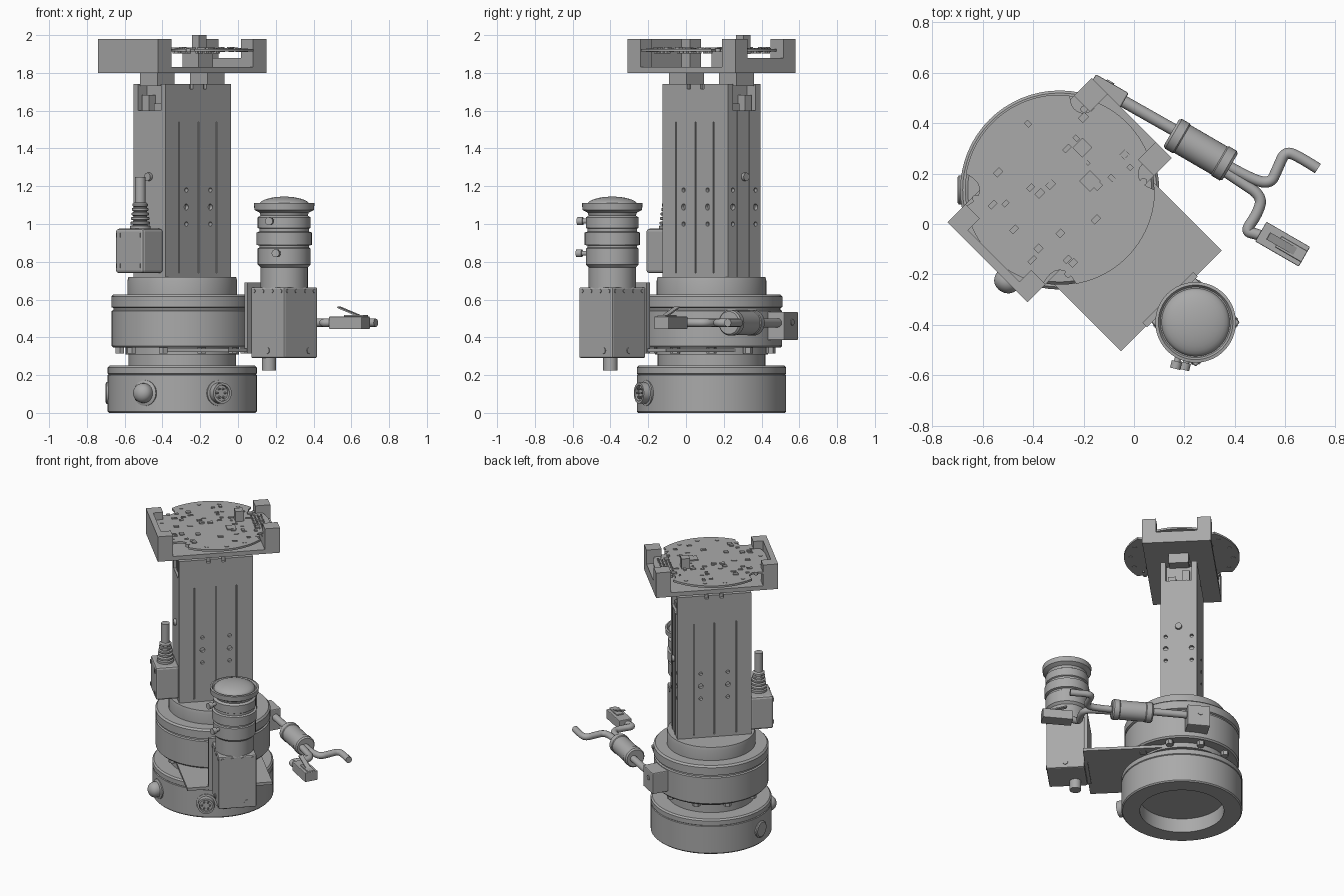
import bpy, bmesh, math, random
from math import cos, sin, radians, pi
from mathutils import Matrix, Vector

if "Cube" in bpy.data.objects:
    bpy.data.objects.remove(bpy.data.objects["Cube"])

GREY = (0.4, 0.4, 0.4, 1)
mat = bpy.data.materials.new("machine_grey")
mat.use_nodes = True
mat.diffuse_color = GREY
mat.node_tree.nodes["Principled BSDF"].inputs["Base Color"].default_value = GREY

AXIS = Matrix.Translation((-0.295, 0.135, 0))      # turret axis
HEAD = AXIS @ Matrix.Rotation(radians(45), 4, 'Z')  # diagonal frame, -Y is the camera side
CAM = HEAD @ Matrix.Translation((0.01, -0.753, 0))


def finish(name, bm, m, bevel=0, smooth=True):
    bmesh.ops.recalc_face_normals(bm, faces=bm.faces)
    me = bpy.data.meshes.new(name)
    bm.to_mesh(me)
    bm.free()
    ob = bpy.data.objects.new(name, me)
    bpy.context.collection.objects.link(ob)
    ob.matrix_world = m
    me.materials.append(mat)
    if bevel:
        mod = ob.modifiers.new("Bevel", 'BEVEL')
        mod.width = bevel
        mod.segments = 2
    bpy.ops.object.select_all(action='DESELECT')
    ob.select_set(True)
    bpy.context.view_layer.objects.active = ob
    if smooth:
        bpy.ops.object.shade_smooth_by_angle(angle=radians(35))
    return ob


def add_box(bm, lo, hi):
    lo, hi = Vector(lo), Vector(hi)
    m = Matrix.Translation((lo + hi) / 2) @ Matrix.Diagonal((*(hi - lo), 1))
    bmesh.ops.create_cube(bm, size=1, matrix=m)


def boxes(name, spans, m=HEAD, bevel=0):
    bm = bmesh.new()
    for lo, hi in spans:
        add_box(bm, lo, hi)
    return finish(name, bm, m, bevel, False)


def lathe(name, profile, m=AXIS, steps=64):
    bm = bmesh.new()
    vs = [bm.verts.new((r, 0, z)) for r, z in profile]
    es = [bm.edges.new(p) for p in zip(vs, vs[1:])]
    bmesh.ops.spin(bm, geom=vs + es, cent=(0, 0, 0), axis=(0, 0, 1), angle=2 * pi, steps=steps)
    bmesh.ops.remove_doubles(bm, verts=bm.verts, dist=1e-5)
    return finish(name, bm, m)


def add_rod(bm, p, axis, r, length, seg=16):
    m = Matrix.Translation(p) @ Vector(axis).to_track_quat('Z', 'Y').to_matrix().to_4x4()
    bmesh.ops.create_cone(bm, cap_ends=True, segments=seg, radius1=r, radius2=r, depth=length, matrix=m)


def aim(point, axis):
    return Matrix.Translation(point) @ Vector(axis).to_track_quat('Z', 'Y').to_matrix().to_4x4()


def cut(target, bm):
    cutter = finish("cutter", bm, target.matrix_world.copy(), 0, False)
    cutter.hide_render = True
    mod = target.modifiers.new("Cut", 'BOOLEAN')
    mod.object = cutter
    mod.solver = 'EXACT'
    bpy.context.view_layer.objects.active = target
    bpy.ops.object.modifier_apply(modifier=mod.name)
    bpy.data.objects.remove(cutter)


# Round base and turning ring
lathe("base", [(0, .1), (.275, .1), (.275, 0), (.388, 0), (.395, .008), (.395, .2), (.39, .204),
               (.395, .208), (.395, .24), (.385, .25), (.285, .25), (.285, .31), (0, .31)])
lathe("turning_ring", [(0, .31), (.3, .31), (.3, .345), (.365, .345), (.374, .355), (.374, .54), (.364, .545),
                       (.364, .555), (.376, .56), (.376, .615), (.365, .627), (.29, .627), (.29, .7),
                       (.285, .72), (0, .72)])
bm = bmesh.new()
for k in range(10):
    a = k * pi / 5
    add_rod(bm, (.33 * cos(a), .33 * sin(a), .332), (0, 0, 1), .026, .035, 6)
finish("ring_bolts", bm, AXIS)

# Ports around the base
for name, deg in (("dome_port", 240), ("socket_port", 299), ("flat_port", 180)):
    a = radians(deg)
    d = Vector((cos(a), sin(a), 0))
    m = AXIS @ aim(d * .37 + Vector((0, 0, .105)), d)
    if name == "dome_port":
        prof = [(0, 0), (.068, 0), (.068, .028), (.052, .034), (.052, .05)]
        prof += [(.052 * cos(t * pi / 12), .05 + .045 * sin(t * pi / 12)) for t in range(1, 7)]
    elif name == "socket_port":
        prof = [(0, 0), (.068, 0), (.068, .028), (.055, .03), (.055, .07), (.042, .07), (.042, .05), (0, .05)]
    else:
        prof = [(0, 0), (.058, 0), (.058, .03), (.05, .036), (0, .036)]
    lathe(name, prof, m, 32)
    if name == "socket_port":
        bm = bmesh.new()
        for k in range(6):
            add_rod(bm, (.025 * cos(k * pi / 3), .025 * sin(k * pi / 3), .058), (0, 0, 1), .006, .02, 8)
        finish("socket_pins", bm, m)

# Column with slots, screw holes and end notches
column = boxes("column", [((-.245, -.12, .7), (.245, .12, 1.74))])
bm = bmesh.new()
for s in (-1, 1):
    for x in (-.145, 0, .135):
        add_box(bm, (x - .004, s * .12 - .012, .74), (x + .004, s * .12 + .012, 1.54))
    for x in (-.05, .05):
        add_box(bm, (x - .012, s * .12 - .02, 1.715), (x + .012, s * .12 + .02, 1.76))
    add_box(bm, (s * .22 - .04, -.085, 1.6), (s * .22 + .04, .085, 1.76))
    for i, z in enumerate((1.0, 1.09, 1.18)):
        r = .016 if i == 1 else .012
        for x in (-.09, .09):
            add_rod(bm, (x, s * .12, z), (0, 1, 0), r, .04)
        add_rod(bm, (.245, s * .085, z), (1, 0, 0), r, .04)
cut(column, bm)
boxes("column_edge_rails", [((.24, y - .008, .72), (.249, y + .008, 1.6)) for y in (-.045, .045)])
boxes("notch_connectors", [((s * .2 - .03, y - .025, 1.6), (s * .2 + .03, y + .025, 1.66 + y * .5))
                           for s in (-1, 1) for y in (-.045, .045)])

# Side connector box with ribbed cable gland
boxes("side_box", [((-.395, -.1, .74), (-.24, .11, .975))], bevel=.015)
boxes("side_box_screws", [((-.4, y - .012, z - .012), (-.39, y + .012, z + .012))
                          for y in (-.07, .08) for z in (.78, .94)])
prof = [(0, .96), (.055, .96), (.055, .99)]
for k in range(5):
    z = .995 + k * .024
    prof += [(.035, z), (.052 - k * .003, z + .004), (.052 - k * .003, z + .016), (.035, z + .02)]
lathe("cable_gland", prof + [(.028, 1.115), (.028, 1.25), (0, 1.25)],
      HEAD @ Matrix.Translation((-.315, 0, 0)), 32)
bm = bmesh.new()
for s in (-1, 1):
    add_rod(bm, (s * .25, 0, 1.25), (1, 0, 0), .022, .025)
finish("side_plugs", bm, HEAD)

# Cradle on top of the column
boxes("cradle_feet", [((x - .065, -.065, 1.73), (x + .065, .065, 1.81)) for x in (-.187, .187)])
boxes("cradle_floor", [((-.405, -.225, 1.8), (.405, .225, 1.83))])
boxes("cradle_solid_end", [((-.405, -.225, 1.8), (-.37, .225, 1.98))]
      + [((-.405, s * .185 - .04, 1.8), (-.305, s * .185 + .04, 1.98)) for s in (-1, 1)])
boxes("cradle_open_end", [((.305, -.225, 1.8), (.405, .225, 1.88))]
      + [((.305, s * .18 - .045, 1.8), (.405, s * .18 + .045, 1.98)) for s in (-1, 1)])

# Round circuit board with scalloped edge
bm = bmesh.new()
rim = []
for k in range(180):
    r = .378
    for notch in (10, 75, 180, 270):
        d = abs((k * 2 - notch + 180) % 360 - 180)
        if d < 9:
            r = min(r, .378 - .06 * math.sqrt(1 - (d / 9) ** 2))
    rim.append(bm.verts.new((r * cos(k * pi / 90), r * sin(k * pi / 90), 1.913)))
face = bm.faces.new(rim)
ext = bmesh.ops.extrude_face_region(bm, geom=[face])["geom"]
bmesh.ops.translate(bm, vec=(0, 0, .014), verts=[v for v in ext if isinstance(v, bmesh.types.BMVert)])
finish("circuit_board", bm, AXIS, 0, False)

random.seed(4)
bm = bmesh.new()
for k in range(70):
    r, a = .31 * math.sqrt(random.random()), random.uniform(0, 2 * pi)
    x, y = r * cos(a), r * sin(a)
    w, d = random.uniform(.006, .018), random.uniform(.005, .014)
    if k % 3:
        add_box(bm, (x - w, y - d, 1.925), (x + w, y + d, 1.927 + d * .7))
    else:
        add_box(bm, (x - w, y - d, 1.902), (x + w, y + d, 1.915))
for row in range(4):
    for col in range(9):
        add_rod(bm, (.27 + row * .022, -.1 + col * .025, 1.928), (0, 0, 1), .007, .008, 8)
add_box(bm, (.08, -.09, 1.925), (.14, -.03, 1.935))
finish("board_parts", bm, HEAD, 0, False)
bm = bmesh.new()
for k in range(16):
    a = k * pi / 8 + .1
    add_rod(bm, (.335 * cos(a), .335 * sin(a), 1.92), (0, 0, 1), .014, .02)
finish("board_screws", bm, AXIS)
boxes("board_plug", [((.155, .028, 1.9), (.21, .083, 2.0))])
boxes("board_support", [((.06, -.06, 1.82), (.17, .06, 1.913))])

# Camera arm, camera box and lens
boxes("arm_plate", [((-.28, -.625, .322), (.285, -.1, .342))])
boxes("arm_upright", [((-.14, -.63, .315), (.145, -.605, .69))])
boxes("camera_box", [((-.125, -.125, .29), (.125, .125, .665))], CAM, .008)
bm = bmesh.new()
for k in (-.1, -.035, .035, .1):
    for p, ax in (((k, -.125, .645), (0, 1, 0)), ((.125, k, .645), (1, 0, 0)), ((-.125, k, .645), (1, 0, 0))):
        add_rod(bm, p, ax, .01, .008, 12)
for p, ax in (((.06, -.125, .33), (0, 1, 0)), ((-.125, 0, .33), (1, 0, 0)), ((.125, 0, .33), (1, 0, 0))):
    add_rod(bm, p, ax, .017, .01, 12)
add_rod(bm, (-.064, .05, .26), (0, 0, 1), .038, .07, 24)
finish("camera_box_screws", bm, CAM)
lens = [(0, .65), (.125, .65), (.125, .77), (.14, .785), (.14, .87), (.132, .875), (.132, .885), (.146, .89),
        (.146, .955), (.132, .96), (.132, .975), (.14, .98), (.14, 1.035), (.125, 1.045), (.13, 1.06),
        (.158, 1.075), (.16, 1.11), (.148, 1.112), (.14, 1.1)]
lens += [(.135 * cos(t * pi / 16), 1.1 + .045 * sin(t * pi / 16)) for t in range(9)]
lathe("lens", lens, CAM)
bm = bmesh.new()
for x, y, z in ((.175, -.53, 1.015), (.21, -.535, .845)):
    add_rod(bm, (x, y, z), (-.25, -1, 0), .013, .08)
    add_rod(bm, (x - .008, y - .03, z), (-.25, -1, 0), .021, .03)
finish("lens_thumb_screws", bm, Matrix())

# Ring outlet and cable
OUT = AXIS @ Matrix.Rotation(radians(60), 4, 'Z')
boxes("cable_outlet", [((.35, -.045, .385), (.47, .105, .535))], OUT, .006)
bm = bmesh.new()
add_rod(bm, (.47, .04, .48), (1, 0, 0), .017, .01)
finish("outlet_screw", bm, OUT)


def cable(name, pts, r):
    cu = bpy.data.curves.new(name, 'CURVE')
    cu.dimensions = '3D'
    cu.bevel_depth = r
    cu.bevel_resolution = 4
    cu.use_fill_caps = True
    sp = cu.splines.new('NURBS')
    sp.points.add(len(pts) - 1)
    for p, (x, y) in zip(sp.points, pts):
        p.co = (x, y, .477, 1)
    sp.order_u = 3
    sp.use_endpoint_u = True
    cu.materials.append(mat)
    bpy.context.collection.objects.link(bpy.data.objects.new(name, cu))


cable("main_cable", [(-.06, .497), (.05, .435), (.2, .35)], .024)
cable("tail_cable", [(.33, .255), (.44, .19), (.54, .155), (.57, .22), (.6, .29), (.66, .265), (.73, .22)], .022)
cable("plug_cable", [(.33, .23), (.42, .17), (.51, .11), (.49, .04), (.44, -.03), (.49, -.04), (.54, -.06)], .022)
lathe("ferrite_core", [(0, -.135), (.06, -.135), (.068, -.125), (.068, -.09), (.064, -.085), (.064, .085),
                       (.068, .09), (.068, .125), (.06, .135), (0, .135)], aim((.265, .295, .477), (.86, -.5, 0)), 32)

# Cable plug with spring clip
PLUG = Matrix.Translation((.59, -.08, .477)) @ Matrix.Rotation(radians(-30), 4, 'Z')
boxes("plug_body", [((-.1, -.045, -.033), (.1, .045, .033)), ((-.02, -.025, .03), (.1, .025, .042))], PLUG, .004)
boxes("plug_clip", [((-.08, -.016, -.004), (.07, .016, .004))],
      PLUG @ Matrix.Translation((.01, 0, .055)) @ Matrix.Rotation(radians(20), 4, 'Y'))
